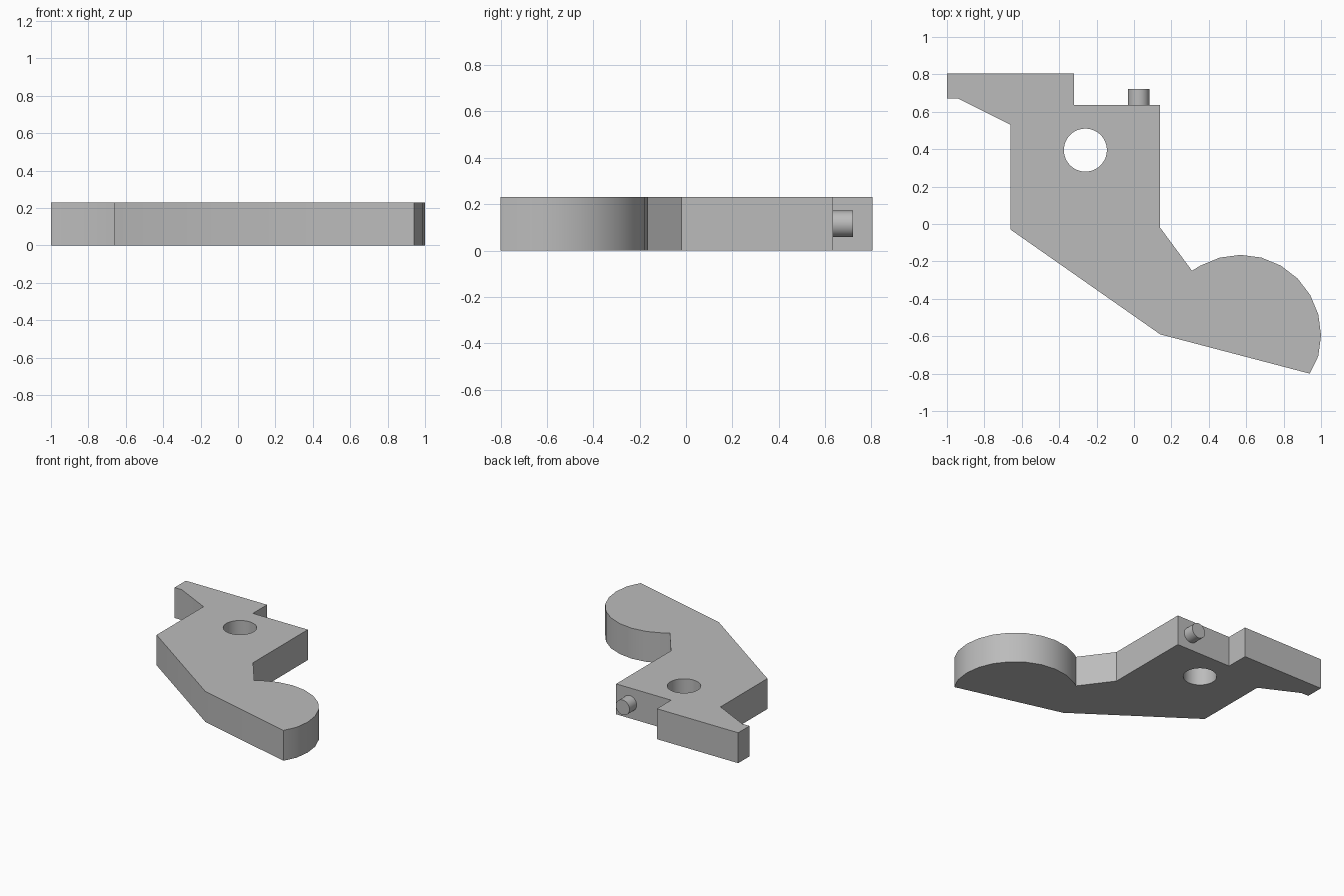
import bpy, bmesh
from math import cos, sin, radians, pi
from mathutils import Matrix

cube = bpy.data.objects.get("Cube")
if cube:
    bpy.data.objects.remove(cube, do_unlink=True)

THICK = 0.23

grey = bpy.data.materials.new("plain_grey")
grey.use_nodes = True
colour = (0.5, 0.5, 0.5, 1)
grey.diffuse_color = colour
grey.node_tree.nodes["Principled BSDF"].inputs["Base Color"].default_value = colour


def make_object(name, bm):
    bmesh.ops.recalc_face_normals(bm, faces=bm.faces)
    mesh = bpy.data.meshes.new(name)
    bm.to_mesh(mesh)
    bm.free()
    mesh.materials.append(grey)
    obj = bpy.data.objects.new(name, mesh)
    bpy.context.collection.objects.link(obj)
    return obj


def cylinder(name, radius, depth, sides, matrix):
    bm = bmesh.new()
    bmesh.ops.create_cone(bm, cap_ends=True, segments=sides, radius1=radius,
                          radius2=radius, depth=depth, matrix=matrix)
    return make_object(name, bm)


def smooth(obj):
    bpy.ops.object.select_all(action="DESELECT")
    obj.select_set(True)
    bpy.context.view_layer.objects.active = obj
    bpy.ops.object.shade_smooth_by_angle(angle=radians(30))


# Lever outline: straight edges, then the rounded cam lobe
outline = [(0.94, -0.80), (0.14, -0.59), (-0.66, -0.03), (-0.66, 0.53),
           (-0.94, 0.67), (-1, 0.67), (-1, 0.805), (-0.32, 0.805),
           (-0.32, 0.635), (0.14, 0.635), (0.14, -0.02), (0.31, -0.25)]
for angle in range(120, -16, -15):
    a = radians(angle)
    outline.append((0.57 + 0.43 * cos(a), -0.595 + 0.43 * sin(a)))

bm = bmesh.new()
base = bm.faces.new([bm.verts.new((x, y, 0)) for x, y in outline])
extruded = bmesh.ops.extrude_face_region(bm, geom=[base])["geom"]
bmesh.ops.translate(bm, vec=(0, 0, THICK),
                    verts=[v for v in extruded if isinstance(v, bmesh.types.BMVert)])
lever = make_object("lever_plate", bm)

# Pivot hole through the plate
cutter = cylinder("pivot_hole_cutter", 0.115, 1, 48,
                  Matrix.Translation((-0.26, 0.395, THICK / 2)))
cut = lever.modifiers.new("pivot_hole", "BOOLEAN")
cut.operation = "DIFFERENCE"
cut.solver = "EXACT"
cut.object = cutter
bpy.context.view_layer.objects.active = lever
bpy.ops.object.modifier_apply(modifier=cut.name)
bpy.data.objects.remove(cutter, do_unlink=True)
smooth(lever)

# Short pin on the back edge
pin = cylinder("back_pin", 0.057, 0.095, 32,
               Matrix.Translation((0.025, 0.6735, THICK / 2)) @ Matrix.Rotation(pi / 2, 4, "X"))
smooth(pin)
